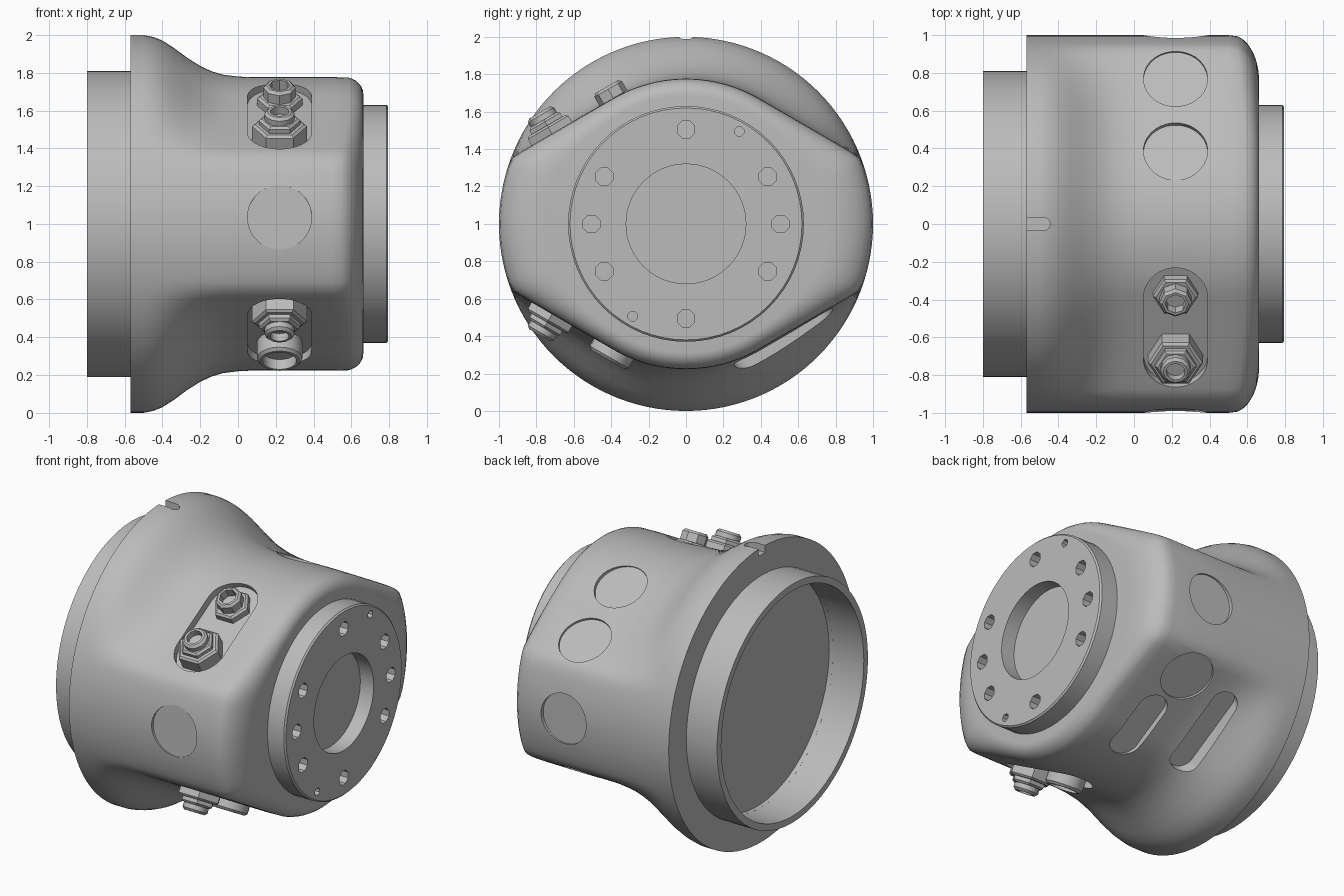
import bpy, bmesh
from math import sin, cos, radians, pi, sqrt
from mathutils import Matrix

cube = bpy.data.objects.get("Cube")
if cube:
    bpy.data.objects.remove(cube, do_unlink=True)

GREY = (0.5, 0.5, 0.5, 1)
metal = bpy.data.materials.new("grey metal")
metal.use_nodes = True
metal.diffuse_color = GREY
metal.node_tree.nodes["Principled BSDF"].inputs["Base Color"].default_value = GREY

CENTRE = Matrix.Translation((0, 0, 1))
AXIS = CENTRE @ Matrix.Rotation(pi / 2, 4, 'Y')
FLAT = 0.777     # distance of the slanted flats from the axis
PORT_X = 0.22    # all ports sit in one row around the housing
FACE = 0.663     # front face of the housing


def on_side(angle, x, t=0, h=0):
    """Frame on the housing; its z points outward, angle is from the top toward +y."""
    return CENTRE @ Matrix.Rotation(-radians(angle), 4, 'X') @ Matrix.Translation((x, t, h))


def finish(name, bm, matrix):
    bmesh.ops.remove_doubles(bm, verts=bm.verts, dist=1e-5)
    bmesh.ops.recalc_face_normals(bm, faces=bm.faces)
    mesh = bpy.data.meshes.new(name)
    bm.to_mesh(mesh)
    bm.free()
    mesh.transform(matrix)
    mesh.materials.append(metal)
    obj = bpy.data.objects.new(name, mesh)
    bpy.context.collection.objects.link(obj)
    return obj


def skin(name, rings, matrix, closed=False):
    """Join equal rings of points; open stacks get end caps."""
    bm = bmesh.new()
    loops = [[bm.verts.new(p) for p in ring] for ring in rings]
    n = len(loops[0])
    pairs = list(zip(loops, loops[1:]))
    if closed:
        pairs.append((loops[-1], loops[0]))
    else:
        bm.faces.new(loops[0])
        bm.faces.new(loops[-1])
    for a, b in pairs:
        for i in range(n):
            j = (i + 1) % n
            bm.faces.new((a[i], a[j], b[j], b[i]))
    return finish(name, bm, matrix)


def lathe(name, profile, matrix, n=48, closed=False):
    rings = [[(r * cos(2 * pi * i / n), r * sin(2 * pi * i / n), h) for i in range(n)]
             for r, h in profile]
    return skin(name, rings, matrix, closed)


def slot(r, half, low, high, matrix, n=32):
    """Capsule-shaped cutter, a plain cylinder when half is 0."""
    outline = []
    for i in range(n):
        a = 2 * pi * (i + 0.5) / n
        outline.append((r * cos(a), r * sin(a) + (half if sin(a) > 0 else -half)))
    return skin("cutter", [[(x, y, h) for x, y in outline] for h in (low, high)], matrix)


def carve(obj, cutters):
    for c in cutters:
        mod = obj.modifiers.new("cut", 'BOOLEAN')
        mod.operation, mod.solver, mod.object = 'DIFFERENCE', 'EXACT', c
    bpy.context.view_layer.update()
    graph = bpy.context.evaluated_depsgraph_get()
    mesh = bpy.data.meshes.new_from_object(obj.evaluated_get(graph))
    obj.modifiers.clear()
    obj.data = mesh
    for c in cutters:
        bpy.data.objects.remove(c, do_unlink=True)


def smooth(obj, angle=32):
    bpy.ops.object.select_all(action='DESELECT')
    obj.select_set(True)
    bpy.context.view_layer.objects.active = obj
    bpy.ops.object.shade_smooth_by_angle(angle=radians(angle))


# Housing: round at the back flare, blending into a body with four slanted flats
def section(deg):
    phi = abs((deg + 90) % 180 - 90)          # angle from the vertical
    a = FLAT / cos(radians(max(phi - 30, 0)))
    return (a + 1 - sqrt((a - 1) ** 2 + 0.0003)) / 2


FLARE = [(-0.57, 1), (-0.5, 1), (-0.45, 0.99), (-0.4, 0.97), (-0.34, 0.932), (-0.27, 0.88),
         (-0.2, 0.836), (-0.14, 0.808), (-0.08, 0.79), (0, 0.78), (0.06, FLAT), (0.5, FLAT)]
degrees = range(0, 360, 3)
rings = []
for x, top in FLARE:
    s = (top - FLAT) / (1 - FLAT)
    rings.append([(x, section(d) * (1 - s) + s) for d in degrees])
for step in range(1, 8):
    a = step / 7 * pi / 2
    ring = []
    for d in degrees:
        r = section(d)
        bulge = r - FLAT                      # the round sides get a larger fillet
        length = FACE - 0.56 + 0.2 * bulge
        ring.append((FACE - length * (1 - sin(a)), r - (0.09 + 0.7 * bulge) * (1 - cos(a))))
    rings.append(ring)
rings = [[(x, r * sin(radians(d)), r * cos(radians(d))) for (x, r), d in zip(ring, degrees)]
         for ring in rings]
housing = skin("housing", rings, CENTRE)

# Sunken round port covers, fitting slots, underside pockets and timing notch
cutters = [slot(0.17, 0, h, 1.3, on_side(angle, PORT_X, t)) for angle, t, h in
           ((30, 0, 0.752), (30, 0.44, 0.762), (150, -0.44, 0.762), (90, 0, 0.975), (-88, 0, 0.982))]
for angle, t in ((-30, -0.19), (-150, 0.19)):
    cutters.append(slot(0.17, 0.19, 0.725, 1.3, on_side(angle, PORT_X, t)))
cutters.append(slot(0.1, 0.14, 0.735, 1.3, on_side(150, 0.29, -0.01)))
cutters.append(slot(0.085, 0.22, 0.745, 1.3, on_side(150, -0.12, -0.15)))
cutters.append(slot(0.035, 0.08, 0.95, 1.2,
                    on_side(0, -0.56) @ Matrix.Rotation(pi / 2, 4, 'Z')))
# Floor of the rear opening lies a little inside the housing
cutters.append(slot(0.765, 0, -0.7, -0.54, AXIS, 64))
carve(housing, cutters)
smooth(housing)

# Rear collar, a thin open tube
collar = lathe("rear_collar", [(0.81, -0.57), (0.81, -0.8), (0.765, -0.8), (0.765, -0.57)],
               AXIS, 64, closed=True)
smooth(collar)

# Output flange with a shallow centre bore, bolt holes and two dowel holes
flange = lathe("output_flange", [(0.63, 0.65), (0.63, 0.785), (0.62, 0.795),
                                 (0.32, 0.795), (0.32, 0.695), (0, 0.695)], AXIS, 64)
holes = []
for deg, dist, r in [(d, 0.505, 0.05) for d in (0, 30, 90, 150, 180, 210, 270, 330)] + \
                    [(60, 0.57, 0.027), (240, 0.57, 0.027)]:
    spot = Matrix.Translation((0, dist * cos(radians(deg)), dist * sin(radians(deg))))
    holes.append(slot(r, 0, 0.6, 0.9, CENTRE @ spot @ Matrix.Rotation(pi / 2, 4, 'Y'), 8))
carve(flange, holes)
smooth(flange)


# Hydraulic fittings standing in the slots
def hex_part(name, r, low, high, frame):
    lathe(name, [(r, low), (r, high - 0.012), (r - 0.015, high)], frame, 6)


def nozzle(name, r, bore, low, high, frame, sides=20):
    tube = lathe(name, [(r, low), (r, high - 0.015), (r - 0.015, high),
                        (bore, high), (bore, high - 0.06), (0, high - 0.06)], frame, sides)
    smooth(tube)


for label, angle, way in (("upper", -30, -1), ("lower", -150, 1)):
    outer = on_side(angle, PORT_X, way * 0.38, FLAT)
    hex_part(label + "_outer_hex_base", 0.145, -0.06, 0.05, outer)
    hex_part(label + "_outer_hex_nut", 0.11, 0.04, 0.085, outer)
    nozzle(label + "_outer_nozzle", 0.08, 0.05, 0.07, 0.13, outer, 12)

inner = on_side(-30, PORT_X, 0, FLAT)
hex_part("upper_inner_hex_base", 0.12, -0.06, 0.0, inner)
nozzle("upper_inner_nozzle", 0.085, 0.055, -0.01, 0.07, inner, 8)
inner = on_side(-150, PORT_X, 0, FLAT)
nozzle("lower_inner_nozzle", 0.12, 0.09, -0.06, 0.06, inner)
